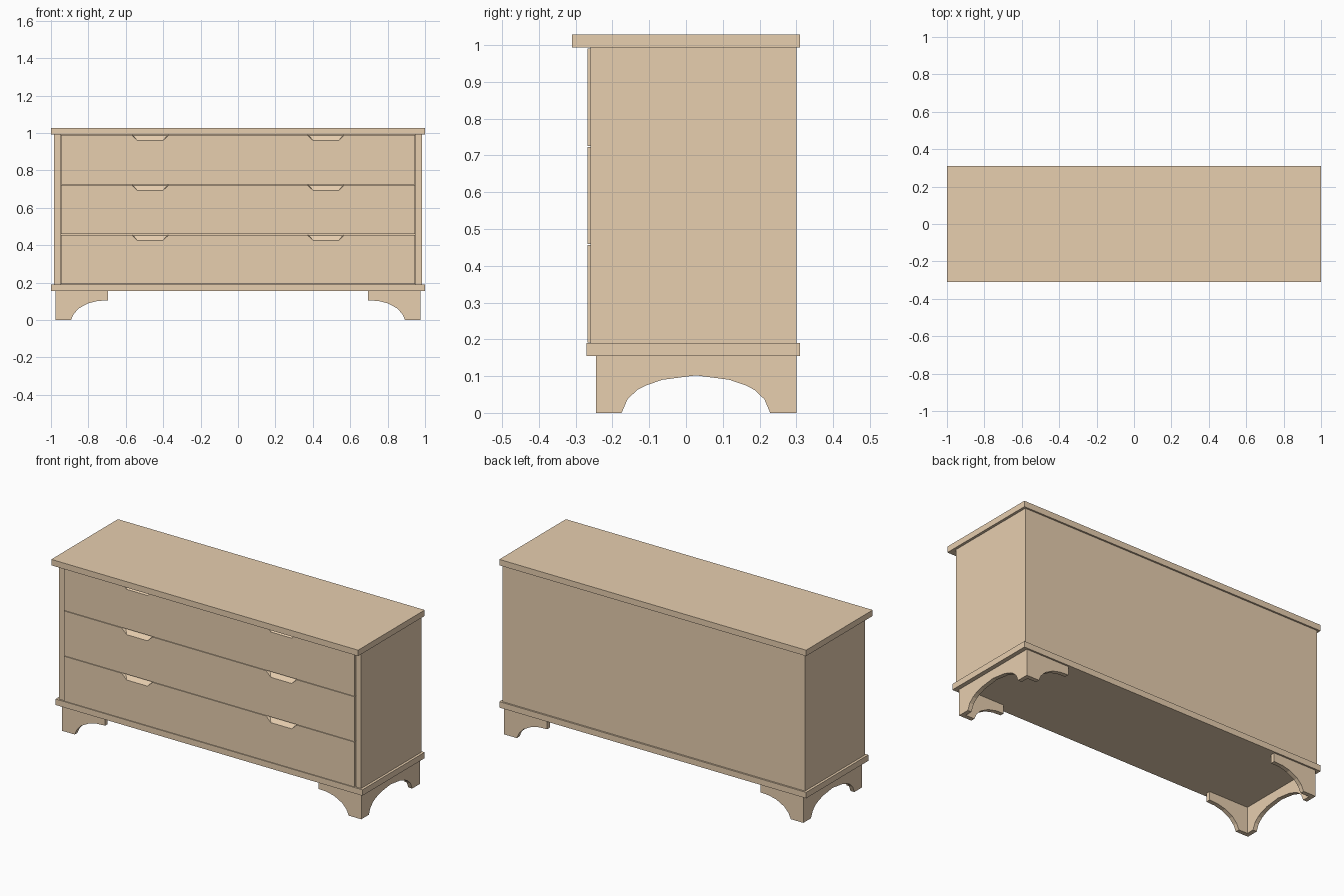
import bpy, bmesh

if "Cube" in bpy.data.objects:
    bpy.data.objects.remove(bpy.data.objects["Cube"])

wood = bpy.data.materials.new("wood")
wood.diffuse_color = (0.8, 0.62, 0.43, 1)
wood.use_nodes = True
wood.node_tree.nodes["Principled BSDF"].inputs["Base Color"].default_value = wood.diffuse_color


def loft(name, ring_a, ring_b):
    """Solid between two matching closed outlines of 3D points."""
    bm = bmesh.new()
    a = [bm.verts.new(p) for p in ring_a]
    b = [bm.verts.new(p) for p in ring_b]
    n = len(a)
    bm.faces.new(a)
    bm.faces.new(b[::-1])
    for i in range(n):
        j = (i + 1) % n
        bm.faces.new((a[j], a[i], b[i], b[j]))
    bmesh.ops.recalc_face_normals(bm, faces=bm.faces)
    me = bpy.data.meshes.new(name)
    bm.to_mesh(me)
    bm.free()
    me.materials.append(wood)
    ob = bpy.data.objects.new(name, me)
    bpy.context.collection.objects.link(ob)
    return ob


def box(name, x, y, z):
    ring = [(x[0], y[0]), (x[1], y[0]), (x[1], y[1]), (x[0], y[1])]
    return loft(name, [(*p, z[0]) for p in ring], [(*p, z[1]) for p in ring])


# Carcass
box("top_board", (-1, 1), (-0.31, 0.31), (0.993, 1.028))
box("base_board", (-1, 1), (-0.27, 0.31), (0.155, 0.19))
box("carcass_core", (-0.95, 0.95), (-0.245, 0.30), (0.19, 0.993))
for name, s in (("left", -1), ("right", 1)):
    box(name + "_side_panel", sorted((s * 0.95, s * 0.985)), (-0.26, 0.30), (0.19, 0.993))


# Drawer fronts with sloped finger notches in the top edge
def drawer_outline(y, z0, z1, drop, half_bottom):
    pts = [(-0.946, z0), (0.946, z0), (0.946, z1)]
    for c in (0.47, -0.47):
        pts += [(c + 0.10, z1), (c + half_bottom, z1 - drop),
                (c - half_bottom, z1 - drop), (c - 0.10, z1)]
    pts.append((-0.946, z1))
    return [(x, y, z) for x, z in pts]


for name, z0 in (("bottom", 0.192), ("middle", 0.459), ("top", 0.726)):
    z1 = z0 + 0.264
    loft(name + "_drawer_front",
         drawer_outline(-0.268, z0, z1, 0.031, 0.068),
         drawer_outline(-0.245, z0, z1, 0.004, 0.09))

# Bracket feet: front and back brackets, arched side aprons
bracket = [(0.975, 0.155), (0.695, 0.155), (0.695, 0.105), (0.75, 0.102),
           (0.80, 0.09), (0.85, 0.063), (0.878, 0.033), (0.893, 0), (0.975, 0)]
half_arch = [(0.202, 0), (0.186, 0.037), (0.16, 0.062), (0.135, 0.075), (0.091, 0.09)]
mid = 0.027
apron = ([(-0.245, 0.155), (-0.245, 0)] + [(mid - d, z) for d, z in half_arch]
         + [(mid, 0.102)] + [(mid + d, z) for d, z in reversed(half_arch)]
         + [(0.30, 0), (0.30, 0.155)])
for side, s in (("left", -1), ("right", 1)):
    for end, y0, y1 in (("front", -0.245, -0.22), ("back", 0.275, 0.30)):
        loft(f"{end}_{side}_foot_bracket",
             [(s * x, y0, z) for x, z in bracket],
             [(s * x, y1, z) for x, z in bracket])
    loft(side + "_foot_apron",
         [(s * 0.975, y, z) for y, z in apron],
         [(s * 0.95, y, z) for y, z in apron])
